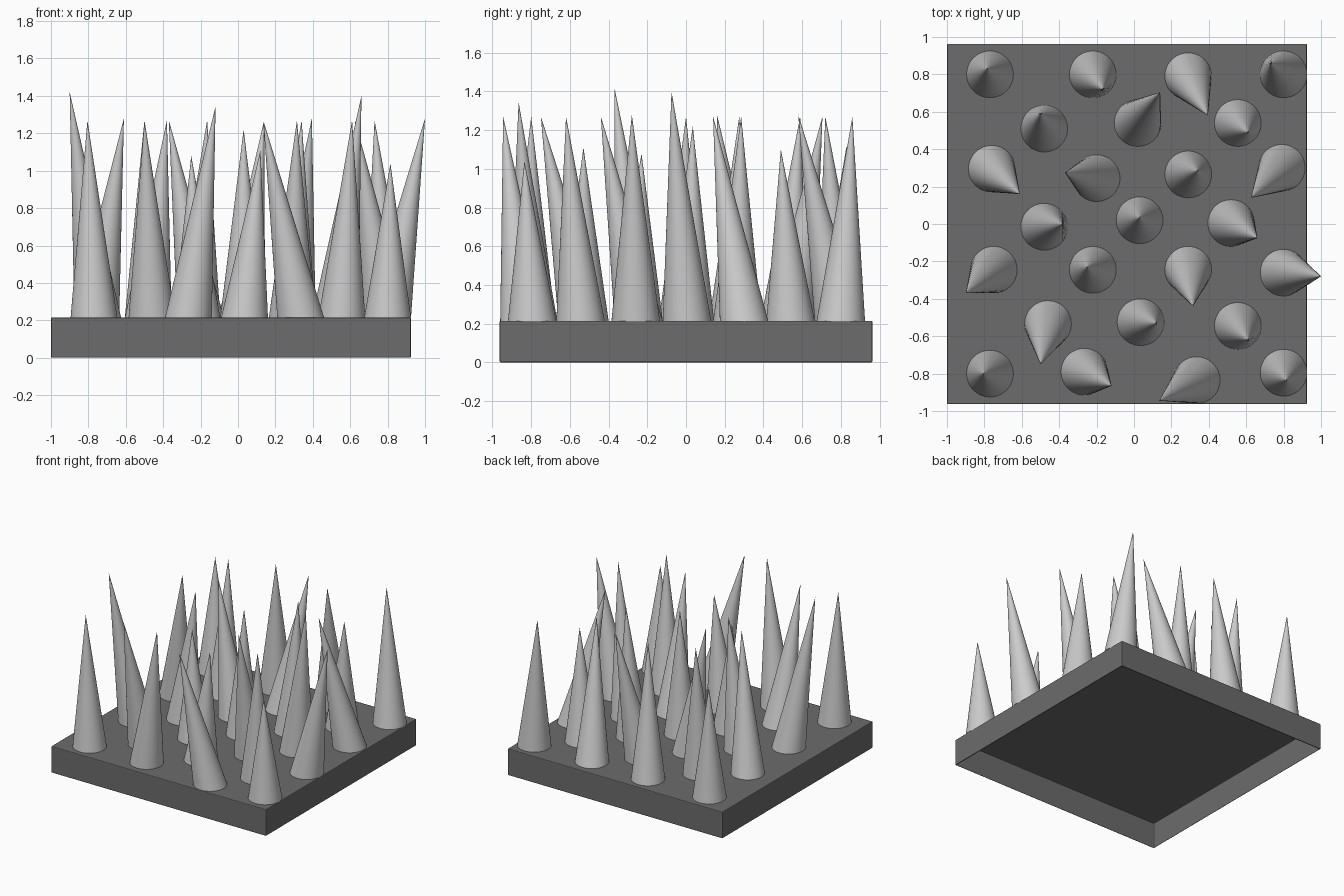
import bpy, bmesh, math
from mathutils import Vector

TOP = 0.215      # upper face of the base plate
RADIUS = 0.125   # spike foot radius
SIDES = 48


def make_object(name, bm):
    mesh = bpy.data.meshes.new(name)
    bm.to_mesh(mesh)
    bm.free()
    obj = bpy.data.objects.new(name, mesh)
    bpy.context.collection.objects.link(obj)
    return obj


# Base plate: shallow box with softened edges, open underneath
bm = bmesh.new()
bmesh.ops.create_cube(bm, size=1)
for v in bm.verts:
    v.co = Vector((v.co.x * 1.925 - 0.0375, v.co.y * 1.926, (v.co.z + 0.5) * TOP))
bmesh.ops.bevel(bm, geom=bm.edges[:], offset=0.006, segments=2,
                profile=0.5, affect='EDGES')
bm.normal_update()
bottom = [f for f in bm.faces if f.normal.z < -0.99]
bmesh.ops.delete(bm, geom=bottom, context='FACES')
base = make_object("base_plate", bm)
dark = bpy.data.materials.new("dark_grey")
dark.diffuse_color = (0.15, 0.15, 0.15, 1)
base.data.materials.append(dark)


# Spike: open cone whose tip is pulled sideways
def spike(name, foot, tip):
    bm = bmesh.new()
    ring = []
    for i in range(SIDES):
        a = 2 * math.pi * i / SIDES
        ring.append(bm.verts.new((foot[0] + RADIUS * math.cos(a),
                                  foot[1] + RADIUS * math.sin(a), TOP)))
    for i in range(SIDES):
        apex = bm.verts.new(tip)
        face = bm.faces.new((ring[i], ring[(i + 1) % SIDES], apex))
        face.smooth = True
    return make_object(name, bm)


# Foot centre (x, y) and tip (x, y, z), row by row from the back
spikes = [
    (-0.77, 0.80, -0.785, 0.83, 1.12), (-0.22, 0.80, -0.165, 0.72, 1.27),
    (0.29, 0.79, 0.395, 0.58, 1.28), (0.80, 0.80, 0.73, 0.86, 1.27),
    (-0.48, 0.51, -0.50, 0.59, 1.27), (0.02, 0.54, 0.14, 0.705, 1.27),
    (0.555, 0.54, 0.61, 0.49, 1.10),
    (-0.76, 0.295, -0.61, 0.16, 1.28), (-0.20, 0.245, -0.37, 0.275, 1.27),
    (0.29, 0.265, 0.34, 0.285, 1.27), (0.79, 0.30, 0.625, 0.14, 1.27),
    (-0.48, -0.015, -0.38, 0.0, 1.27), (0.03, 0.02, 0.03, 0.035, 1.22),
    (0.52, 0.005, 0.66, -0.075, 1.40),
    (-0.75, -0.245, -0.90, -0.37, 1.42), (-0.22, -0.245, -0.25, -0.23, 1.08),
    (0.29, -0.245, 0.315, -0.44, 1.27), (0.80, -0.26, 1.0, -0.28, 1.28),
    (-0.46, -0.535, -0.50, -0.75, 1.27), (0.035, -0.525, 0.12, -0.53, 1.11),
    (0.555, -0.545, 0.61, -0.62, 1.27),
    (-0.77, -0.80, -0.805, -0.80, 1.27), (-0.265, -0.79, -0.12, -0.865, 1.345),
    (0.335, -0.835, 0.135, -0.945, 1.27), (0.80, -0.795, 0.815, -0.835, 1.04),
]
for n, (x, y, tx, ty, tz) in enumerate(spikes, 1):
    spike(f"spike_{n:02d}", (x, y), (tx, ty, tz))
